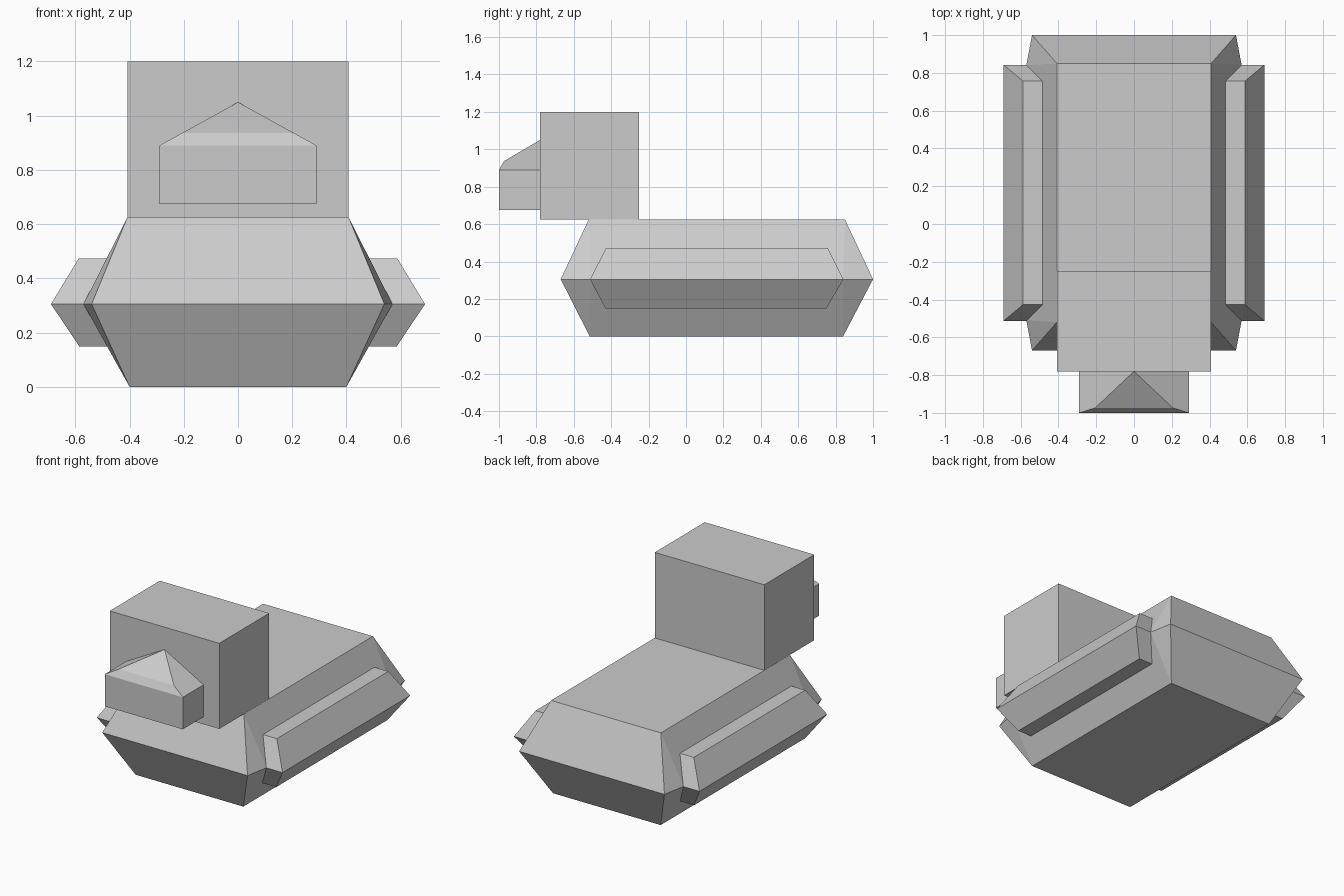
import bpy, bmesh
from math import radians

if "Cube" in bpy.data.objects:
    bpy.data.objects.remove(bpy.data.objects["Cube"])


def rect(half_x, y0, y1, z):
    """Corners of a horizontal rectangle centred on x = 0."""
    return [(x, y, z) for x in (-half_x, half_x) for y in (y0, y1)]


def solid(name, points):
    """Flat-faced convex solid through the given points."""
    bm = bmesh.new()
    for p in points:
        bm.verts.new(p)
    bmesh.ops.convex_hull(bm, input=bm.verts[:])
    bmesh.ops.dissolve_limit(bm, angle_limit=radians(1),
                             verts=bm.verts[:], edges=bm.edges[:])
    bmesh.ops.recalc_face_normals(bm, faces=bm.faces[:])
    mesh = bpy.data.meshes.new(name)
    bm.to_mesh(mesh)
    bm.free()
    obj = bpy.data.objects.new(name, mesh)
    bpy.context.collection.objects.link(obj)
    return obj


# Hull: tapered above and below a wide waist with bevelled corners
solid("hull", rect(0.40, -0.515, 0.84, 0)
      + rect(0.54, -0.67, 1.0, 0.305)
      + rect(0.57, -0.51, 0.84, 0.305)
      + rect(0.408, -0.52, 0.85, 0.625))

# Side pods: pointed outward at the waist, inner edge sunk into the hull
for side, label in ((-1, "left"), (1, "right")):
    points = []
    for outer, y0, y1, z in ((0.585, -0.43, 0.75, 0.148),
                             (0.69, -0.513, 0.842, 0.305),
                             (0.588, -0.427, 0.757, 0.473)):
        points += [(side * x, y, z) for x in (0.465, outer) for y in (y0, y1)]
    solid(label + "_side_pod", points)

# Cabin block overhanging the front of the hull
solid("cabin", rect(0.407, -0.78, -0.25, 0.625) + rect(0.407, -0.78, -0.25, 1.2))

# Nose: box with a gabled, forward-sloping roof
solid("nose", rect(0.29, -1.0, -0.78, 0.675)
      + rect(0.29, -1.0, -0.78, 0.89)
      + [(-0.205, -0.973, 0.937), (0.205, -0.973, 0.937), (0, -0.78, 1.05)])
